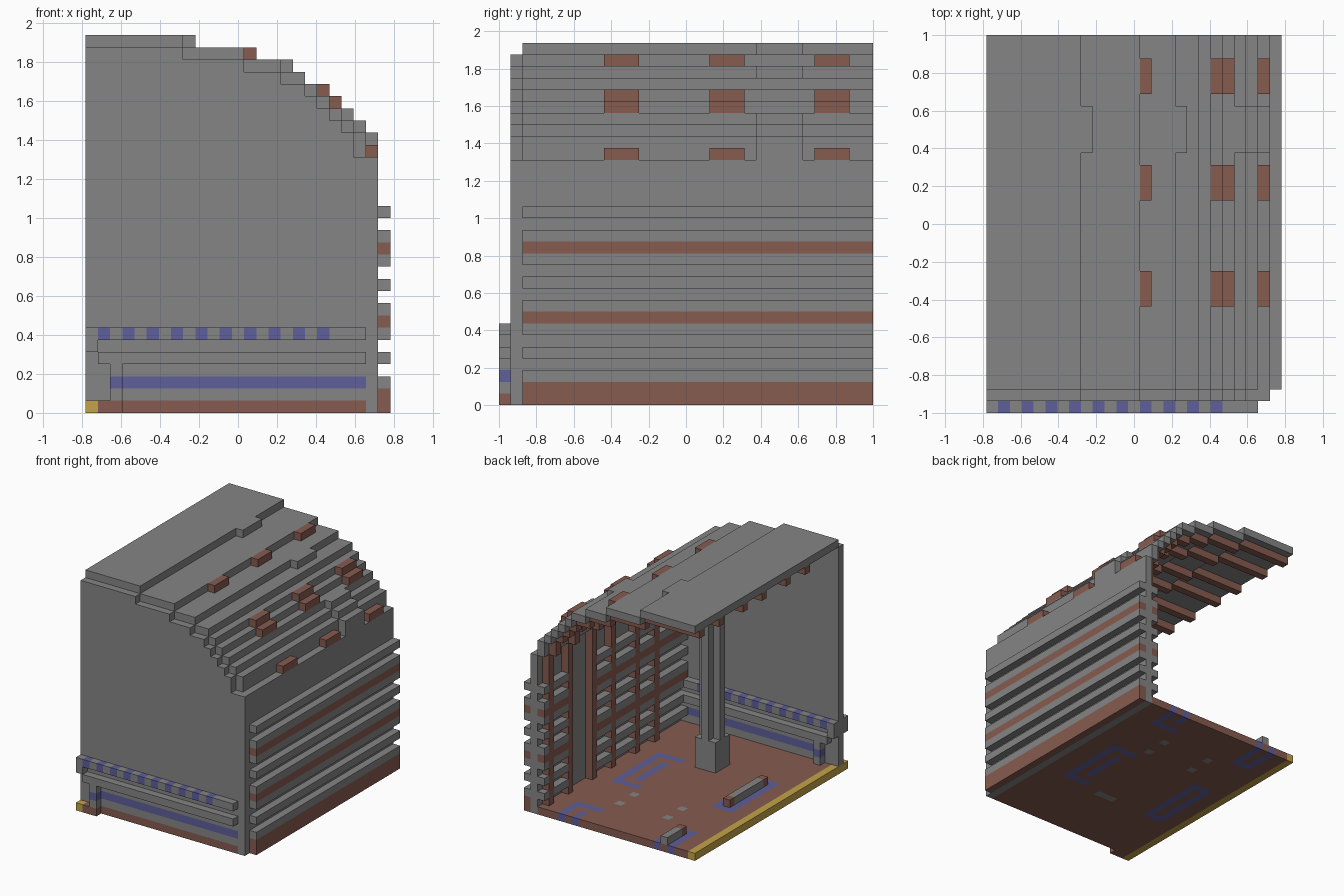
import bpy, bmesh
from mathutils import Vector

cube = bpy.data.objects.get("Cube")
if cube:
    bpy.data.objects.remove(cube, do_unlink=True)

UNIT = 1 / 16
ORIGIN = Vector((-25 / 32, -1, 0))
WIDTH, DEPTH = 25, 32


def material(name, rgb):
    mat = bpy.data.materials.new(name)
    mat.use_nodes = True
    colour = (*rgb, 1)
    mat.diffuse_color = colour
    mat.node_tree.nodes["Principled BSDF"].inputs["Base Color"].default_value = colour
    return mat


grey = material("stone grey", (.235, .235, .235))
brick = material("brick red", (.24, .106, .08))
blue = material("slate blue", (.114, .114, .33))
gold = material("gold edge", (.55, .37, .065))


def finish(name, bm, *mats):
    mesh = bpy.data.meshes.new(name)
    bm.to_mesh(mesh)
    bm.free()
    for mat in mats:
        mesh.materials.append(mat)
    obj = bpy.data.objects.new(name, mesh)
    bpy.context.collection.objects.link(obj)
    return obj


def part(name, mat, blocks):
    """Join blocks given as (x range, y range, z range) in grid units."""
    bm = bmesh.new()
    for spans in blocks:
        low = Vector([s[0] for s in spans])
        high = Vector([s[1] for s in spans])
        verts = bmesh.ops.create_cube(bm, size=1)["verts"]
        for v in verts:
            v.co = ORIGIN + UNIT * ((low + high) / 2 + v.co * (high - low))
    return finish(name, bm, mat)


def one(n):
    return (n, n + 1)


# Shared layout: roof steps (height, x start, x end) and the arch bays
steps = [(30, 0, 8), (29, 8, 13), (28, 13, 16), (27, 16, 18), (26, 18, 19),
         (25, 19, 20), (24, 20, 21), (23, 21, 22), (22, 22, 23), (21, 22, 23)]
bays = [(9, 12), (18, 21), (27, 30)]
arches = [a for lo, hi in bays for a in (lo - 1, hi)]
window = (22, 26)
inside = (2, DEPTH)
wall_x = 23


# Floor with inlaid markings, coloured cell by cell
def floor_colour(i, j):
    if i == 0:
        return 3
    for start in (11, 28):
        end = start + 10
        if i == 19 and start <= j < end or 16 <= i < 20 and j in (start, end - 1):
            return 2
        if i == 17 and start + 2 <= j < end - 2:
            return 2
        lo, hi = start - 1, start + 8
        if 3 <= i < 6 and lo <= j <= hi and (i != 4 or j in (lo, hi)):
            return 2
    if i in (8, 15) and j in (22, 25):
        return 0
    if 11 <= i < 14 and j == 10:
        return 0
    return 1


bm = bmesh.new()
bmesh.ops.create_grid(bm, x_segments=wall_x, y_segments=DEPTH - 1, size=.5)
for v in bm.verts:
    v.co = ORIGIN + UNIT * Vector(((v.co.x + .5) * wall_x, 1 + (v.co.y + .5) * (DEPTH - 1), 1))
for f in bm.faces:
    cell = (f.calc_center_median() - ORIGIN) / UNIT
    f.material_index = floor_colour(int(cell.x), int(cell.y))
floor = finish("floor", bm, grey, brick, blue, gold)
solid = floor.modifiers.new("thickness", "SOLIDIFY")
solid.thickness = UNIT
solid.offset = -1
part("floor_edge_end", gold, [(one(0), one(0), one(0))])
part("floor_front_tab", brick, [((1, 3), one(0), one(0))])

# Front wall with stepped top, and its blue band
front = [((lo, hi), one(1), (3, top)) for top, lo, hi in steps if top != 22]
front += [(one(wall_x), one(1), (0, 21)), ((0, wall_x), one(1), one(1)),
          ((0, 2), one(1), one(2))]
part("front_wall", grey, front)
part("front_wall_band", blue, [((2, wall_x), one(1), one(2))])

# Rails and posts on both faces of the front wall
for side, j, end in (("outer", 0, wall_x), ("inner", 2, wall_x - 1)):
    y = one(j)
    marks = range(1, 21, 2)
    plain = [i for i in range(end) if i not in marks]
    part(side + "_top_rail", grey, [(one(i), y, one(6)) for i in plain])
    part(side + "_top_rail_marks", blue, [(one(i), y, one(6)) for i in marks])
    part(side + "_lower_rail", grey, [((1, end), y, one(4)), (one(0), y, one(5))])
    part(side + "_rail_post", grey, [(one(2), y, one(k)) for k in (1, 3)])
    part(side + "_rail_post_band", blue, [(one(2), y, one(2))])

# Side wall with horizontal slats outside and inside
part("side_wall", grey, [(one(wall_x), inside, (0, 21))])
grey_slats = (2, 4, 6, 8, 10, 12, 14, 16)
brick_slats = (7, 13)
stops = [1] + arches + [DEPTH]
gaps = [(a + 1, b) for a, b in zip(stops, stops[1:]) if b > a + 1 and b != window[1]]
for mat, title, rows in ((grey, "grey", grey_slats), (brick, "brick", brick_slats)):
    part(title + "_outer_slats", mat, [(one(24), inside, one(k)) for k in rows])
    part(title + "_inner_slats", mat, [(one(22), g, one(k)) for g in gaps for k in rows])
part("side_wall_base", brick, [(one(24), inside, (0, 2))])

# Stepped roof with a raised strip over the window bay
roof = [((lo, hi), inside, one(k)) for k, lo, hi in steps]
roof += [(one(hi), window, one(k)) for k, lo, hi in steps if k in (30, 28, 24, 23, 22, 21)]
part("roof", grey, roof)
studs = [(13, 29), (19, 26), (20, 25), (23, 21)]
part("roof_studs", brick, [(one(i), bay, one(k)) for i, k in studs for bay in bays])

# Brick arches: columns on the side wall and ribs below the roof
ribs = [((lo, hi), one(a), one(k - 1)) for k, lo, hi in steps[:-2] for a in arches]
ribs += [(one(22), one(a), (1, 21)) for a in arches]
ribs += [(one(21), one(a), one(21)) for a in arches]
part("arches", brick, ribs)

# Central pillar with a cross section and square base
part("pillar_base", grey, [((11, 14), bays[0], (1, 5))])
part("pillar", grey, [(one(12), bays[0], (5, 29)), ((11, 14), one(10), (5, 29))])

# Benches, with brick ends
part("benches", grey, [(one(4), (12, 18), one(1)), (one(4), (29, DEPTH), one(1))])
part("bench_ends", brick, [(one(4), one(j), one(1)) for j in (11, 18, 28)])
